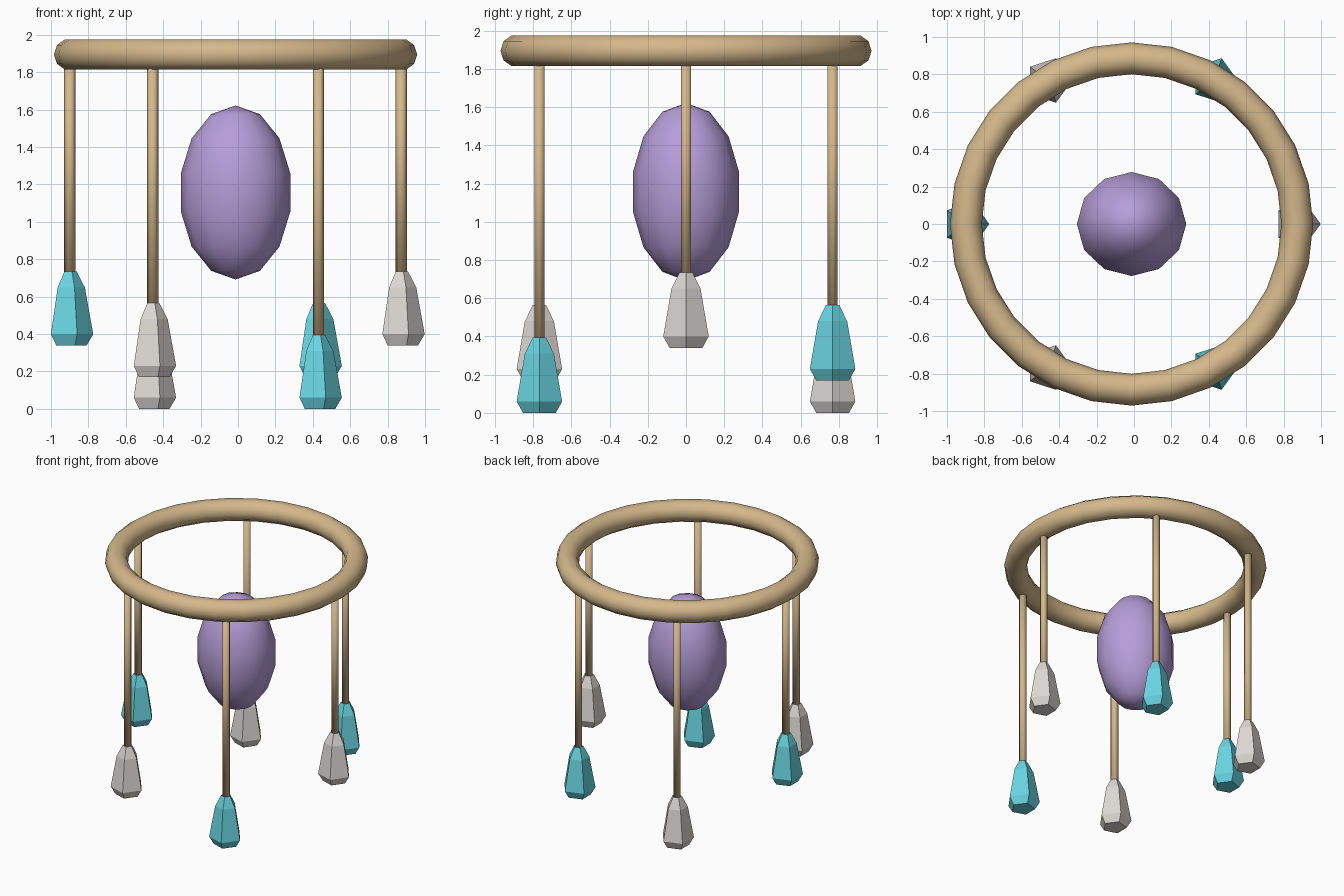
import bpy, bmesh
from math import sin, cos, pi, radians

if "Cube" in bpy.data.objects:
    bpy.data.objects.remove(bpy.data.objects["Cube"])

CX = -0.013  # centre of the hanging ring
RING_R = 0.886


def material(name, rgb):
    m = bpy.data.materials.new(name)
    m.diffuse_color = (*rgb, 1)
    m.use_nodes = True
    m.node_tree.nodes["Principled BSDF"].inputs["Base Color"].default_value = m.diffuse_color
    return m


WOOD = material("wood", (0.66, 0.48, 0.26))
LILAC = material("lilac", (0.47, 0.34, 0.69))
TEAL = material("teal", (0.14, 0.66, 0.75))
PALE = material("pale_stone", (0.72, 0.69, 0.66))


def finish(ob, name, mat, smooth):
    ob.name = name
    ob.data.materials.append(mat)
    if smooth:
        ob.data.shade_smooth()
    else:
        ob.data.shade_flat()


def lathe(name, profile, sides, x, y, mat, smooth):
    """Stack of regular polygons (radius, z), capped at both ends."""
    bm = bmesh.new()
    rows = [[bm.verts.new((r * cos(2 * pi * k / sides), r * sin(2 * pi * k / sides), z))
             for k in range(sides)] for r, z in profile]
    for a, b in zip(rows, rows[1:]):
        for k in range(sides):
            n = (k + 1) % sides
            bm.faces.new((a[k], a[n], b[n], b[k]))
    bm.faces.new(rows[0][::-1])
    bm.faces.new(rows[-1])
    me = bpy.data.meshes.new(name)
    bm.to_mesh(me)
    bm.free()
    ob = bpy.data.objects.new(name, me)
    ob.location = (x, y, 0)
    bpy.context.collection.objects.link(ob)
    finish(ob, name, mat, smooth)


# Top ring
bpy.ops.mesh.primitive_torus_add(major_segments=28, minor_segments=10,
                                 major_radius=RING_R, minor_radius=0.085,
                                 location=(CX, 0, 1.895))
finish(bpy.context.object, "top_ring", WOOD, True)

# Floating egg in the middle
bpy.ops.mesh.primitive_uv_sphere_add(segments=12, ring_count=7, radius=1,
                                     location=(CX, 0, 1.157))
egg = bpy.context.object
egg.scale = (0.3, 0.285, 0.465)
finish(egg, "centre_egg", LILAC, True)

# Six rods at three lengths, each with a five-sided crystal
for i in range(6):
    a = radians(60 * i)
    x, y = CX + RING_R * cos(a), RING_R * sin(a)
    z = (0.34, 0.17, 0.0)[i % 3]
    lathe(f"hanging_rod_{i + 1}", [(0.03, z + 0.38), (0.03, 1.88)], 6, x, y, WOOD, True)
    lathe(f"crystal_{i + 1}",
          [(0.09, z), (0.125, z + 0.06), (0.08, z + 0.31), (0.036, z + 0.395)],
          5, x, y, TEAL if i % 2 else PALE, False)
